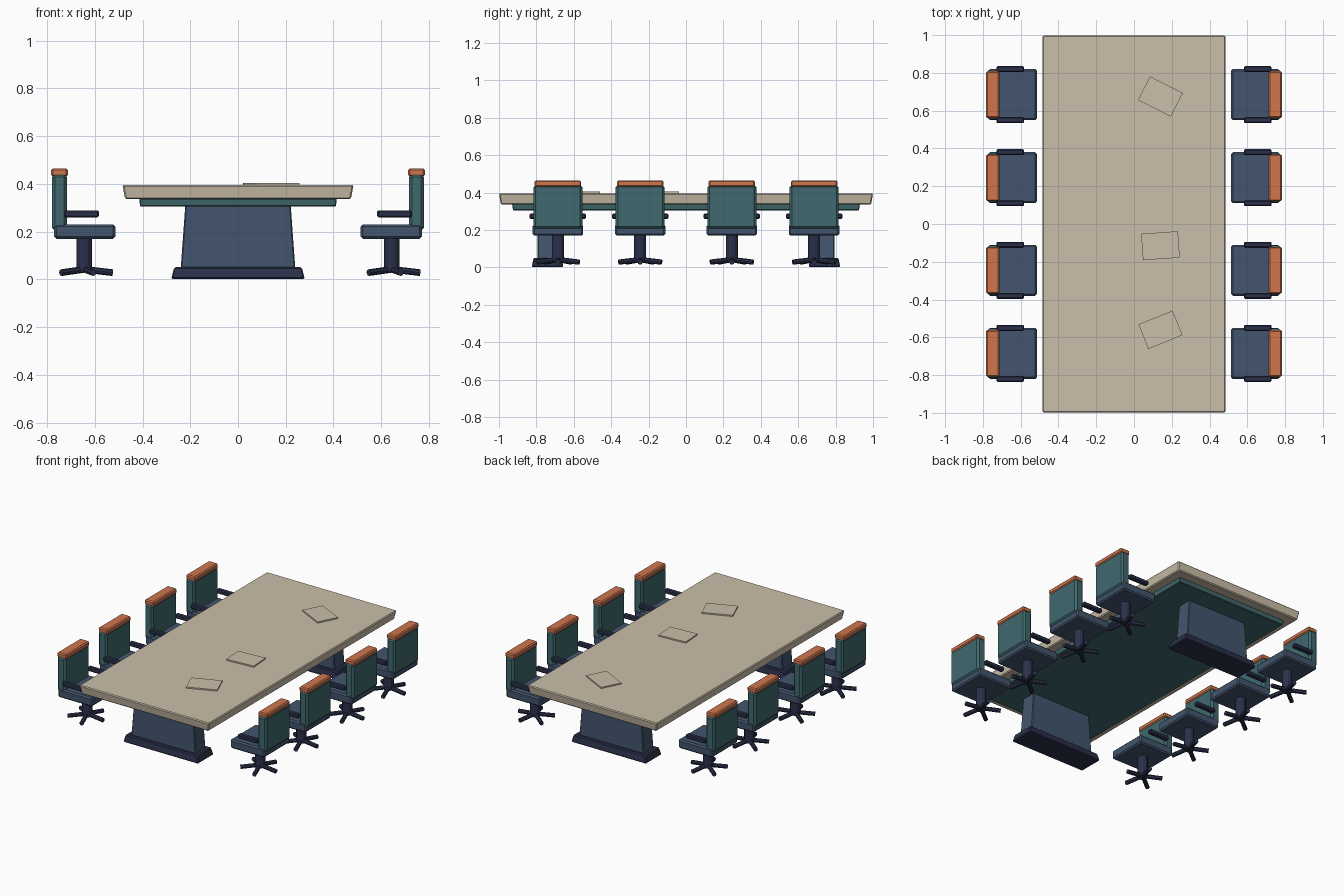
import bpy, bmesh
from math import radians, cos, sin, pi
from mathutils import Vector

cube = bpy.data.objects.get("Cube")
if cube:
    bpy.data.objects.remove(cube, do_unlink=True)


def material(name, rgb):
    m = bpy.data.materials.new(name)
    m.use_nodes = True
    m.diffuse_color = (*rgb, 1)
    m.node_tree.nodes["Principled BSDF"].inputs["Base Color"].default_value = (*rgb, 1)
    return m


TAN = material("tan wood", (0.60, 0.52, 0.40))
TEAL = material("teal fabric", (0.05, 0.14, 0.155))
SLATE = material("slate blue", (0.055, 0.09, 0.155))
NAVY = material("dark navy", (0.024, 0.03, 0.07))
ORANGE = material("orange trim", (0.62, 0.18, 0.075))


def finish(bm, name, mat):
    mesh = bpy.data.meshes.new(name)
    bm.to_mesh(mesh)
    bm.free()
    mesh.materials.append(mat)
    obj = bpy.data.objects.new(name, mesh)
    bpy.context.collection.objects.link(obj)
    return obj


def block(name, mat, centre, size, bevel=0.0, top=(1, 1), turn=0):
    """Box with an optional taper towards the top and chamfered edges."""
    bm = bmesh.new()
    bmesh.ops.create_cube(bm, size=1)
    for v in bm.verts:
        sx, sy = top if v.co.z > 0 else (1, 1)
        v.co = Vector((v.co.x * size[0] * sx, v.co.y * size[1] * sy, v.co.z * size[2]))
    if bevel:
        bmesh.ops.bevel(bm, geom=bm.edges[:], offset=bevel, segments=1, affect='EDGES')
    obj = finish(bm, name, mat)
    obj.location = centre
    obj.rotation_euler.z = turn
    return obj


def rod(name, mat, start, end, radius, sides):
    start, end = Vector(start), Vector(end)
    bm = bmesh.new()
    bmesh.ops.create_cone(bm, cap_ends=True, segments=sides, radius1=radius,
                          radius2=radius, depth=(end - start).length)
    obj = finish(bm, name, mat)
    obj.location = (start + end) / 2
    obj.rotation_euler = (end - start).to_track_quat('Z', 'Y').to_euler()
    return obj


# Table top, apron and papers
block("table_top", TAN, (0, 0, 0.366), (0.945, 1.98, 0.06), 0.006, (1.025, 1.01))
block("table_apron", TEAL, (0, 0, 0.322), (0.82, 1.85, 0.034), 0.004, (1.01, 1.005))
for i, (y, angle) in enumerate([(0.675, -27), (-0.115, 4), (-0.56, 22)]):
    block(f"paper_{i + 1}", TAN, (0.14, y, 0.4), (0.195, 0.14, 0.009), turn=radians(angle))

# Two pedestals
for end, y in (("front", -0.74), ("back", 0.74)):
    block(f"{end}_pedestal", SLATE, (0, y, 0.178), (0.48, 0.11, 0.265), 0.005, (0.92, 0.92))
    block(f"{end}_pedestal_foot", NAVY, (0, y, 0.026), (0.56, 0.17, 0.05), 0.006, (0.955, 0.88))


def chair(prefix, s, y):
    """Swivel chair whose back points away from the table."""
    block(prefix + "seat", SLATE, (s * 0.642, y, 0.2), (0.256, 0.27, 0.06), 0.009)
    block(prefix + "back", TEAL, (s * 0.748, y, 0.323), (0.063, 0.262, 0.235), 0.012)
    block(prefix + "headrest", ORANGE, (s * 0.748, y, 0.448), (0.07, 0.248, 0.034), 0.007)
    for side in (-1, 1):
        block(f"{prefix}{'left' if side > 0 else 'right'}_armrest", NAVY,
              (s * 0.655, y + side * 0.135, 0.274), (0.146, 0.032, 0.028), 0.006)
    rod(prefix + "post", NAVY, (s * 0.644, y, 0.03), (s * 0.644, y, 0.175), 0.032, 12)
    for k in range(5):
        a = 2 * pi * k / 5
        rod(f"{prefix}leg_{k + 1}", NAVY, (s * 0.644, y, 0.042),
            (s * 0.644 + 0.12 * cos(a), y + 0.12 * sin(a), 0.028), 0.014, 8)


# Four chairs along each side
for s, side in ((-1, "right"), (1, "left")):
    for i, y in enumerate((-0.685, -0.245, 0.245, 0.685)):
        chair(f"{side}_chair_{i + 1}_", s, y)
